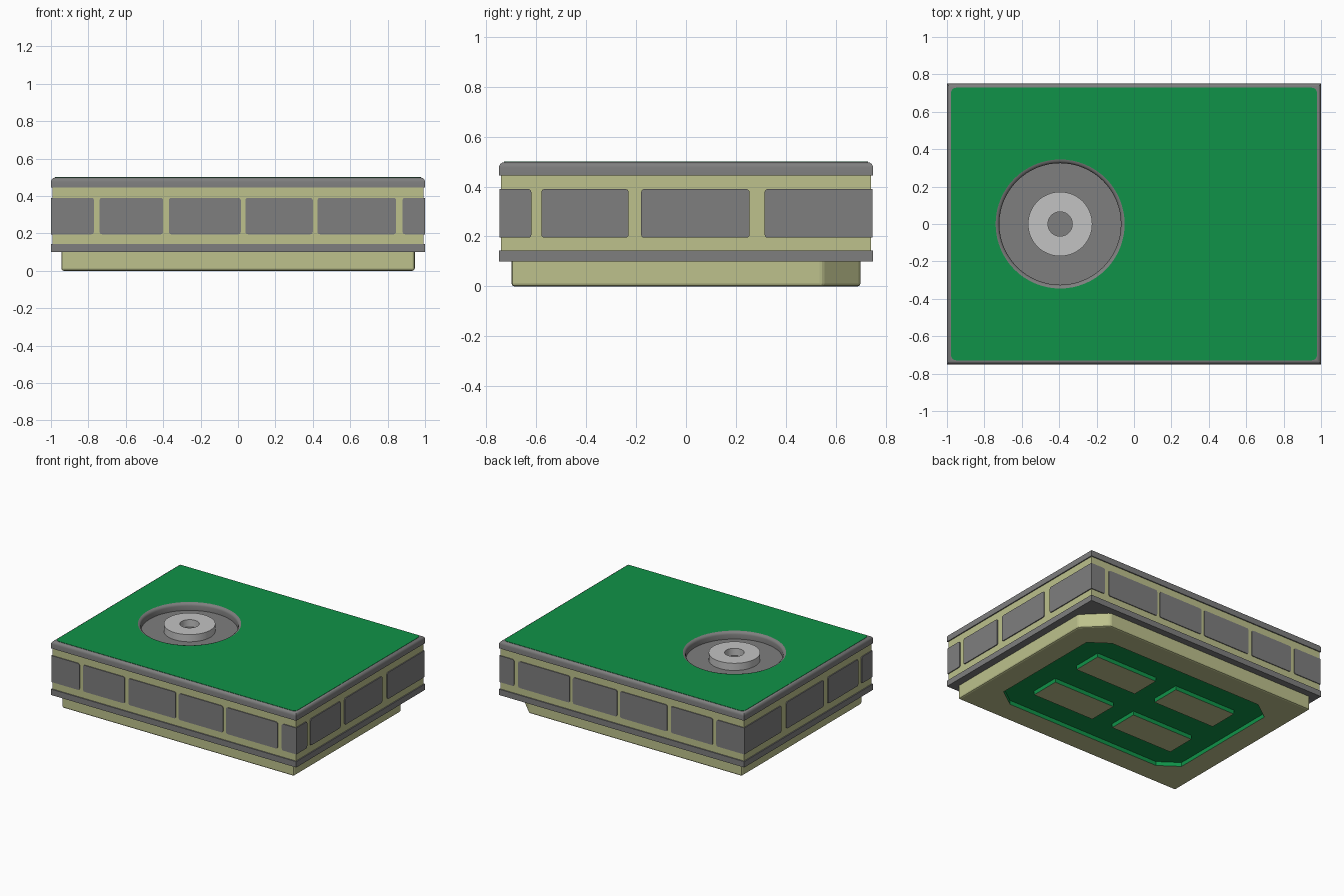
import bpy, bmesh, math
from mathutils import Matrix

if "Cube" in bpy.data.objects:
    bpy.data.objects.remove(bpy.data.objects["Cube"], do_unlink=True)


def material(name, rgb):
    m = bpy.data.materials.new(name)
    m.use_nodes = True
    m.diffuse_color = (*rgb, 1)
    m.node_tree.nodes["Principled BSDF"].inputs["Base Color"].default_value = (*rgb, 1)
    return m


GRAY = material("mid gray", (0.21, 0.21, 0.21))
LIGHT = material("light gray", (0.54, 0.54, 0.54))
GREEN = material("board green", (0.005, 0.29, 0.065))
BEIGE = material("pale olive", (0.51, 0.535, 0.265))


def finish(name, bm, *mats):
    bmesh.ops.recalc_face_normals(bm, faces=bm.faces[:])
    mesh = bpy.data.meshes.new(name)
    bm.to_mesh(mesh)
    bm.free()
    for m in mats:
        mesh.materials.append(m)
    obj = bpy.data.objects.new(name, mesh)
    bpy.context.collection.objects.link(obj)
    return obj


def activate(obj):
    bpy.ops.object.select_all(action="DESELECT")
    obj.select_set(True)
    bpy.context.view_layer.objects.active = obj


def smooth(obj):
    activate(obj)
    bpy.ops.object.shade_smooth_by_angle(angle=math.radians(35))


def bevel(bm, rule, width, segments):
    edges = [e for e in bm.edges if rule(*e.verts)]
    bmesh.ops.bevel(bm, geom=edges, offset=width, segments=segments,
                    profile=0.5, affect="EDGES")


def prism(points, z0, z1):
    """Extrude a flat outline between two heights."""
    bm = bmesh.new()
    face = bm.faces.new([bm.verts.new((x, y, z0)) for x, y in points])
    top = bmesh.ops.extrude_face_region(bm, geom=[face])["geom"]
    for v in top:
        if isinstance(v, bmesh.types.BMVert):
            v.co.z = z1
    bmesh.ops.recalc_face_normals(bm, faces=bm.faces[:])
    return bm


def rect(x, y):
    return [(-x, -y), (x, -y), (x, y), (-x, y)]


def lathe(name, profile, center, mat, closed=False):
    bm = bmesh.new()
    verts = [bm.verts.new((r, 0, z)) for r, z in profile]
    pairs = list(zip(verts, verts[1:]))
    if closed:
        pairs.append((verts[-1], verts[0]))
    edges = [bm.edges.new(p) for p in pairs]
    bmesh.ops.spin(bm, geom=verts + edges, axis=(0, 0, 1), cent=(0, 0, 0),
                   steps=64, angle=math.tau, use_duplicate=False)
    bmesh.ops.remove_doubles(bm, verts=bm.verts[:], dist=1e-5)
    bmesh.ops.translate(bm, verts=bm.verts[:], vec=center)
    obj = finish(name, bm, mat)
    smooth(obj)
    return obj


def cut(obj, cutter):
    mod = obj.modifiers.new("cut", "BOOLEAN")
    mod.operation = "DIFFERENCE"
    mod.solver = "EXACT"
    mod.material_mode = "TRANSFER"
    mod.object = cutter
    activate(obj)
    bpy.ops.object.modifier_apply(modifier=mod.name)


def vertical(a, b):
    return abs(a.co.z - b.co.z) > 0.005 and (a.co - b.co).xy.length < 1e-4


# Foot block with one clipped corner and softened lower edges
bx, by, clip = 0.945, 0.7, 0.153
foot = prism([(-bx, -by), (bx, -by), (bx, by - clip), (bx - clip, by), (-bx, by)], 0, 0.11)
bevel(foot, lambda a, b: vertical(a, b) or max(a.co.z, b.co.z) < 0.001, 0.012, 2)
foot = finish("foot_block", foot, BEIGE)

# Green recess under the foot
rx, ry, cx, cy = 0.775, 0.53, 0.14, 0.1
octagon = [(-rx + cx, -ry), (rx - cx, -ry), (rx, -ry + cy), (rx, ry - cy),
           (rx - cx, ry), (-rx + cx, ry), (-rx, ry - cy), (-rx, -ry + cy)]
recess = finish("recess_cutter", prism(octagon, -0.1, 0.03), GREEN)
cut(foot, recess)
bpy.data.objects.remove(recess, do_unlink=True)

# Four pads in the recess: green sides, pale lower face
for sx, side in ((-1, "right"), (1, "left")):
    for sy, end in ((-1, "front"), (1, "back")):
        px, py = 0.34 * sx, 0.22 * sy
        bm = prism([(px + x, py + y) for x, y in rect(0.253, 0.11)], 0, 0.035)
        for f in bm.faces:
            f.material_index = int(f.normal.z < -0.5)
        finish(f"{end}_{side}_pad", bm, GREEN, BEIGE)

# Case: lower rim and wall
finish("lower_rim", prism(rect(1, 0.75), 0.1, 0.143), GRAY)
finish("case_wall", prism(rect(0.992, 0.742), 0.12, 0.446), BEIGE)

# Wall panels, repeated on opposite sides and meeting at the corners
PX, PY = 0.999, 0.748
front_panels = [(-PX, -0.77), (-0.74, -0.4), (-0.37, 0.015),
                (0.04, 0.4), (0.425, 0.845), (0.88, PX)]
side_panels = [(-PY, -0.62), (-0.58, -0.23), (-0.18, 0.255), (0.315, PY)]


def panel(name, axis, start, stop, outer, sign):
    size = (stop - start, 0.02, 0.195)
    bm = bmesh.new()
    bmesh.ops.create_cube(bm, size=1)
    bmesh.ops.scale(bm, verts=bm.verts[:], vec=size)
    bmesh.ops.translate(bm, verts=bm.verts[:],
                        vec=((start + stop) / 2, sign * (outer - 0.01), 0.2925))
    limit = (PX if axis == "x" else PY) - 0.001
    bevel(bm, lambda a, b: abs(a.co.y - b.co.y) > 0.01 and abs(a.co.x) < limit, 0.013, 3)
    if axis == "y":
        # Swap x and y to turn the plate onto a short side
        swap = Matrix(((0, 1, 0, 0), (1, 0, 0, 0), (0, 0, 1, 0), (0, 0, 0, 1)))
        bm.transform(swap)
    finish(name, bm, GRAY)


for sign, low, high in ((-1, "front", "right"), (1, "back", "left")):
    for i, (a, b) in enumerate(front_panels, 1):
        panel(f"{low}_panel_{i}", "x", a, b, PY, sign)
    for i, (a, b) in enumerate(side_panels, 1):
        panel(f"{high}_panel_{i}", "y", a, b, PX, sign)

# Top slab with rounded upper edge, and green top plate
slab = prism(rect(1, 0.75), 0.444, 0.498)
bevel(slab, lambda a, b: min(a.co.z, b.co.z) > 0.49, 0.022, 4)
slab = finish("top_slab", slab, GRAY)
plate = prism(rect(0.979, 0.729), 0.491, 0.5)
bevel(plate, vertical, 0.03, 5)
plate = finish("top_plate", plate, GREEN)

# Round opening through the slab and plate
CENTER = (-0.395, 0, 0)
R = 0.345
hole = lathe("hole_cutter", [(0, 0.4), (R, 0.4), (R, 0.6), (0, 0.6)], CENTER, GRAY)
cut(slab, hole)
cut(plate, hole)
bpy.data.objects.remove(hole, do_unlink=True)
smooth(slab)

# Dish with rounded lip, and a ring-shaped hub
FLOOR = 0.447
dish = lathe("dish", [(0, FLOOR), (0.325, FLOOR), (0.325, 0.48), (0.328, 0.49),
                      (0.335, 0.497), (R, 0.5), (R, 0.4445), (0, 0.4445)], CENTER, GRAY)
hub = lathe("hub", [(0.065, FLOOR - 0.001), (0.065, 0.5), (0.172, 0.5),
                    (0.172, FLOOR - 0.001)], CENTER, LIGHT, closed=True)
